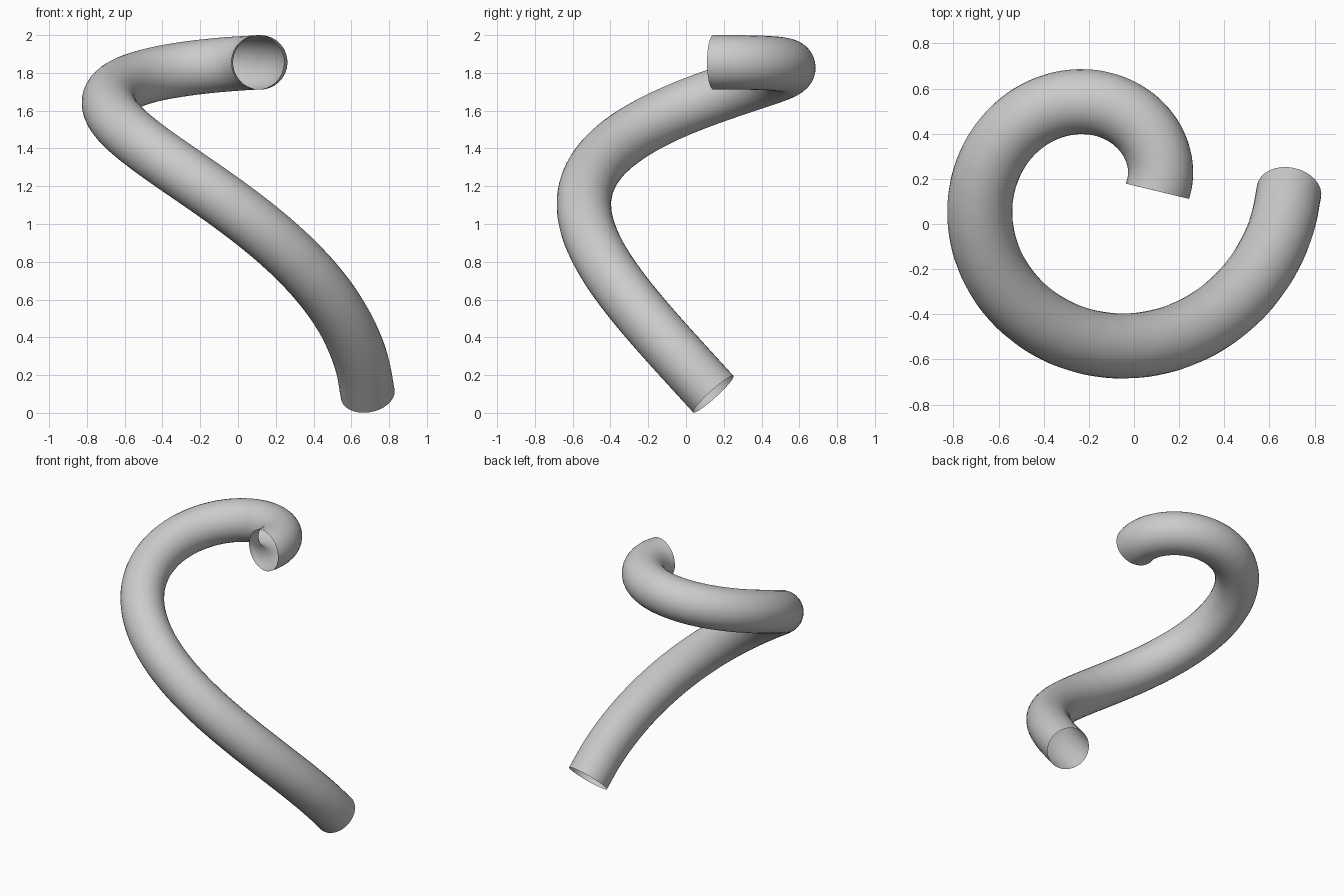
import bpy
from math import cos, sin, pi

if "Cube" in bpy.data.objects:
    bpy.data.objects.remove(bpy.data.objects["Cube"])

CENTRE = (-0.145, 0.145)   # axis of the spiral
TUBE = 0.1442              # tube radius
STEPS = 36

# Centre line: one clockwise turn, tightening evenly, rise easing out at the top
curve = bpy.data.curves.new("spiral_tube", 'CURVE')
curve.dimensions = '3D'
curve.bevel_depth = TUBE
curve.bevel_resolution = 14
curve.resolution_u = 6
curve.use_fill_caps = False   # both ends are open
spline = curve.splines.new('BEZIER')
spline.bezier_points.add(STEPS)
for i, point in enumerate(spline.bezier_points):
    t = i / STEPS
    radius = 0.832 - 0.625 * t + 0.042 * t * t
    angle = -2 * pi * t
    z = 0.099 + 1.757 * (1 - (1 - t) ** 3.28)
    point.co = (CENTRE[0] + radius * cos(angle), CENTRE[1] + radius * sin(angle), z)
    point.handle_left_type = point.handle_right_type = 'AUTO'

# Tube swept along the centre line
tube = bpy.data.objects.new("spiral_tube", curve)
bpy.context.collection.objects.link(tube)
bpy.context.view_layer.objects.active = tube
tube.select_set(True)
bpy.context.view_layer.update()
bpy.ops.object.convert(target='MESH')
bpy.ops.object.shade_smooth()
